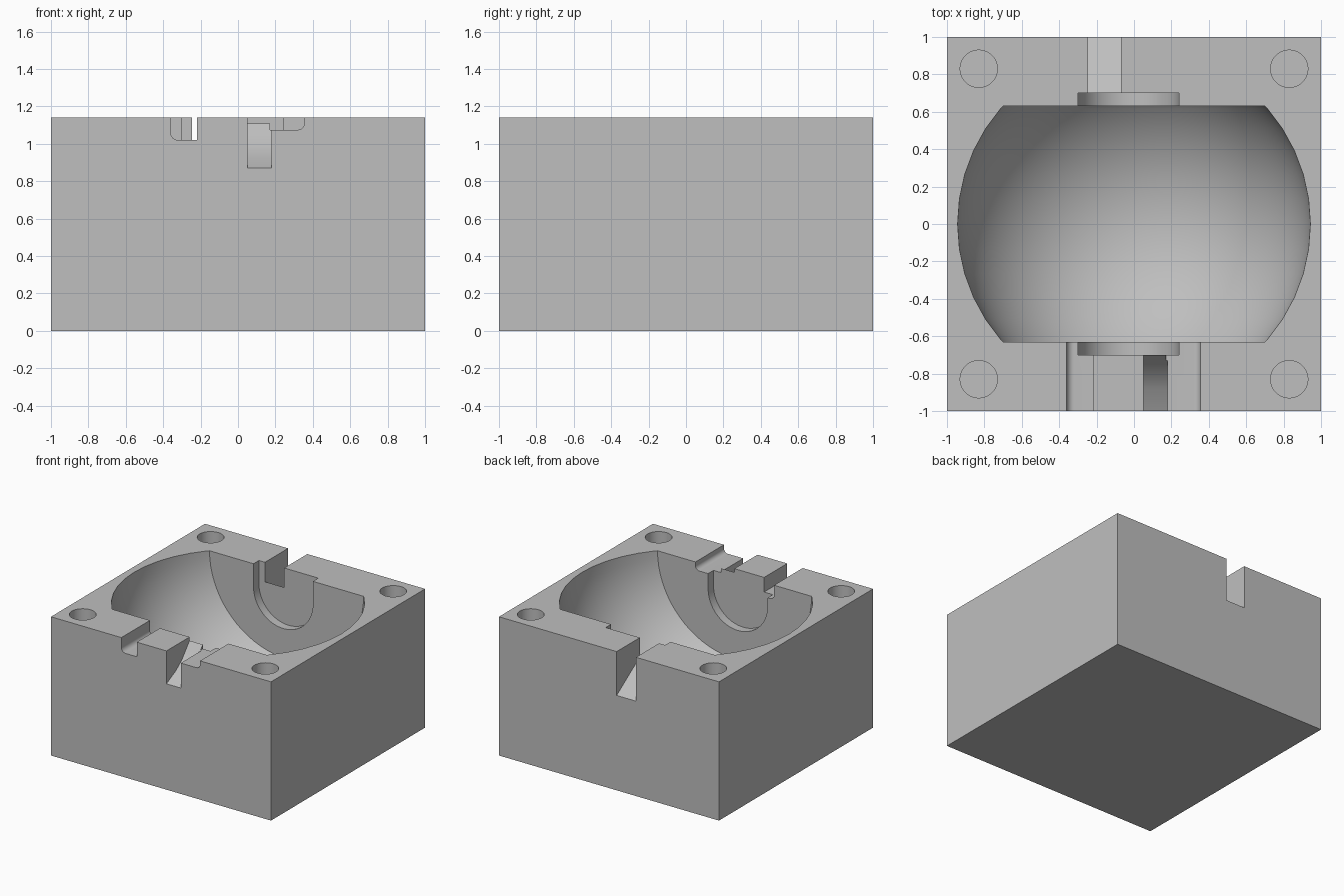
import bpy, bmesh, math
from mathutils import Matrix, Vector

TOP = 1.14
OVER = TOP + 0.2     # cutters rise past the top face

cube = bpy.data.objects.get("Cube")
if cube:
    bpy.data.objects.remove(cube, do_unlink=True)

grey = bpy.data.materials.new("plain_grey")
grey.use_nodes = True
colour = (0.52, 0.52, 0.52, 1)
grey.diffuse_color = colour
grey.node_tree.nodes["Principled BSDF"].inputs["Base Color"].default_value = colour


def make_object(name, bm):
    bmesh.ops.recalc_face_normals(bm, faces=bm.faces)
    mesh = bpy.data.meshes.new(name)
    bm.to_mesh(mesh)
    bm.free()
    mesh.materials.append(grey)
    obj = bpy.data.objects.new(name, mesh)
    bpy.context.collection.objects.link(obj)
    return obj


def prism(name, points, axis, start, end):
    """Extrude a profile along x (points are y, z) or y (points are x, z)."""
    place = (lambda a, b: (start, a, b)) if axis == "x" else (lambda a, b: (a, start, b))
    bm = bmesh.new()
    face = bm.faces.new([bm.verts.new(place(a, b)) for a, b in points])
    moved = bmesh.ops.extrude_face_region(bm, geom=[face])["geom"]
    shift = (end - start, 0, 0) if axis == "x" else (0, end - start, 0)
    bmesh.ops.translate(bm, vec=shift,
                        verts=[v for v in moved if isinstance(v, bmesh.types.BMVert)])
    return make_object(name, bm)


def arc(cx, cz, r, a0, a1, steps):
    angles = [math.radians(a0 + (a1 - a0) * i / steps) for i in range(steps + 1)]
    return [(cx + r * math.cos(a), cz + r * math.sin(a)) for a in angles]


# Solid block
block = prism("mould_block", [(-1, 0), (1, 0), (1, TOP), (-1, TOP)], "y", -1, 1)

cutters = []

# Ball cavity with flat ends
bm = bmesh.new()
bmesh.ops.create_uvsphere(bm, u_segments=72, v_segments=22, radius=0.943,
                          matrix=Matrix.Translation((0, 0, TOP)) @ Matrix.Rotation(math.pi / 2, 4, "X"))
for side in (-1, 1):
    cut = bmesh.ops.bisect_plane(bm, geom=bm.verts[:] + bm.edges[:] + bm.faces[:],
                                 plane_co=Vector((0, side * 0.63, 0)),
                                 plane_no=Vector((0, side, 0)), clear_outer=True)
    rim = [e for e in cut["geom_cut"] if isinstance(e, bmesh.types.BMEdge)]
    bmesh.ops.holes_fill(bm, edges=rim, sides=0)
cutters.append(make_object("ball_cutter", bm))

# U-shaped recess in both end walls
cutters.append(prism("recess_cutter",
                     [(-0.30, OVER)] + arc(-0.03, 0.95, 0.27, 180, 360, 32) + [(0.24, OVER)],
                     "y", -0.70, 0.70))

# Back slot with a ramp falling outwards
cutters.append(prism("back_slot_cutter",
                     [(0.6, 1.047), (1.1, 0.713), (1.1, OVER), (0.6, OVER)], "x", -0.245, -0.07))

# Front slot with a curved ramp
cutters.append(prism("front_slot_cutter",
                     [(-1.1, 0.82), (-1, 0.87), (-0.88, 0.93), (-0.8, 0.99), (-0.75, 1.05),
                      (-0.70, 1.11), (-0.6, 1.11), (-0.6, OVER), (-1.1, OVER)], "x", 0.05, 0.18))

# Shallow front notches, each rounded at its outer lower corner
cutters.append(prism("right_notch_cutter",
                     [(-0.36, OVER)] + arc(-0.32, 1.06, 0.04, 180, 270, 8)
                     + [(-0.22, 1.02), (-0.22, OVER)], "y", -1.1, -0.55))
cutters.append(prism("left_notch_cutter",
                     [(0.17, OVER), (0.17, 1.075)] + arc(0.32, 1.11, 0.035, 270, 360, 8)
                     + [(0.355, OVER)], "y", -1.1, -0.55))

# Pin holes in the four corners
for x in (-0.83, 0.83):
    for y in (-0.83, 0.83):
        bm = bmesh.new()
        bmesh.ops.create_cone(bm, cap_ends=True, segments=32, radius1=0.1, radius2=0.1,
                              depth=0.4, matrix=Matrix.Translation((x, y, TOP)))
        cutters.append(make_object("pin_hole_cutter", bm))

# Carve the block, then drop the cutters
for cutter in cutters:
    cutter.hide_render = True
    mod = block.modifiers.new(cutter.name, "BOOLEAN")
    mod.operation = "DIFFERENCE"
    mod.solver = "EXACT"
    mod.object = cutter
bpy.context.view_layer.update()
graph = bpy.context.evaluated_depsgraph_get()
carved = bpy.data.meshes.new_from_object(block.evaluated_get(graph))
block.modifiers.clear()
block.data = carved
for cutter in cutters:
    bpy.data.objects.remove(cutter, do_unlink=True)

bpy.ops.object.select_all(action="DESELECT")
block.select_set(True)
bpy.context.view_layer.objects.active = block
bpy.ops.object.shade_smooth_by_angle(angle=math.radians(30))
